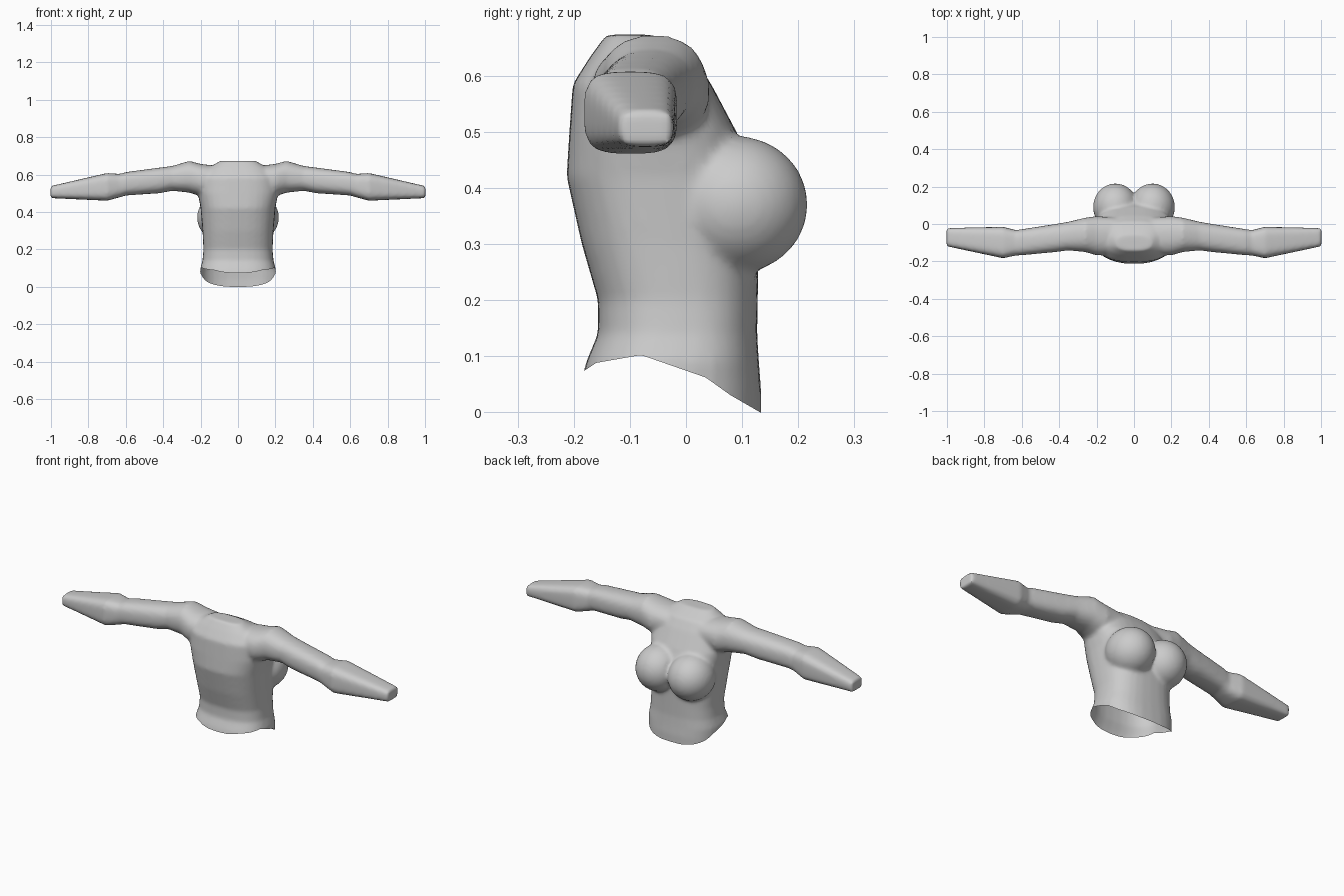
import bpy, bmesh, math
from mathutils import Vector

cube = bpy.data.objects.get("Cube")
if cube:
    bpy.data.objects.remove(cube, do_unlink=True)

SIDES = 32


def oval(power):
    """Unit rounded-square outline."""
    pts = []
    for i in range(SIDES):
        a = 2 * math.pi * i / SIDES
        c, s = math.cos(a), math.sin(a)
        pts.append((math.copysign(abs(c) ** (2 / power), c),
                    math.copysign(abs(s) ** (2 / power), s)))
    return pts


def loft(bm, rings):
    """Skin a closed, capped tube through a list of point rings."""
    loops = [[bm.verts.new(p) for p in ring] for ring in rings]
    for a, b in zip(loops, loops[1:]):
        for i in range(SIDES):
            j = (i + 1) % SIDES
            bm.faces.new((a[i], a[j], b[j], b[i]))
    bm.faces.new(loops[0])
    bm.faces.new(loops[-1])


def hem_height(y):
    """Height of the wavy bottom edge, from back to chest side."""
    pts = [(-0.19, 0.068), (-0.16, 0.088), (-0.08, 0.102),
           (0.035, 0.062), (0.08, 0.03), (0.132, 0.0)]
    if y <= pts[0][0]:
        return pts[0][1]
    for (y0, h0), (y1, h1) in zip(pts, pts[1:]):
        if y <= y1:
            return h0 + (h1 - h0) * (y - y0) / (y1 - y0)
    return pts[-1][1]


bm = bmesh.new()

# Torso: height, half width, back y, chest y
torso = [(-0.06, 0.20, -0.19, 0.134), (0.04, 0.202, -0.19, 0.134),
         (0.09, 0.203, -0.178, 0.130), (0.14, 0.19, -0.157, 0.127),
         (0.20, 0.185, -0.157, 0.128), (0.30, 0.19, -0.186, 0.130),
         (0.42, 0.20, -0.213, 0.125), (0.50, 0.215, -0.208, 0.090),
         (0.585, 0.205, -0.202, 0.045), (0.635, 0.16, -0.170, 0.012),
         (0.673, 0.095, -0.142, -0.060)]
outline = oval(2.6)
loft(bm, [[(u * w, (yb + yf) / 2 + v * (yf - yb) / 2, z) for u, v in outline]
          for z, w, yb, yf in torso])

# Arms: x, back y, chest-side y, bottom z, top z, squareness
arm = [(0.10, -0.165, 0.035, 0.50, 0.645, 2.3),
       (0.20, -0.168, 0.042, 0.485, 0.657, 2.3),
       (0.26, -0.150, 0.034, 0.503, 0.673, 2.3),
       (0.35, -0.141, 0.012, 0.513, 0.646, 2.4),
       (0.42, -0.150, 0.000, 0.50, 0.637, 2.5),
       (0.60, -0.167, -0.028, 0.488, 0.613, 2.8),
       (0.63, -0.168, -0.033, 0.479, 0.603, 3.0),
       (0.70, -0.183, -0.015, 0.460, 0.608, 3.6),
       (1.002, -0.119, -0.022, 0.474, 0.538, 3.6)]
for side in (1, -1):
    loft(bm, [[(side * x, (yb + yf) / 2 + u * (yf - yb) / 2,
                (z0 + z1) / 2 + v * (z1 - z0) / 2) for u, v in oval(p)]
              for x, yb, yf, z0, z1, p in arm])

# Rounded chest on both sides
for side in (1, -1):
    ball = bmesh.ops.create_uvsphere(bm, u_segments=32, v_segments=20, radius=1)
    for v in ball["verts"]:
        x, y, z = v.co
        v.co = Vector((side * 0.099 + x * 0.120, 0.09 + y * 0.127, 0.37 + z * 0.122))

bmesh.ops.recalc_face_normals(bm, faces=bm.faces[:])
mesh = bpy.data.meshes.new("torso_with_sleeves")
bm.to_mesh(mesh)
bm.free()
body = bpy.data.objects.new("torso_with_sleeves", mesh)
bpy.context.collection.objects.link(body)
bpy.context.view_layer.objects.active = body
body.select_set(True)

# Fuse the volumes into one soft skin
fuse = body.modifiers.new("fuse", "REMESH")
fuse.mode = "VOXEL"
fuse.voxel_size = 0.01
soften = body.modifiers.new("soften", "SMOOTH")
soften.factor = 0.5
soften.iterations = 6
for name in ("fuse", "soften"):
    bpy.ops.object.modifier_apply(modifier=name)

# Trim the open wavy hem
bm = bmesh.new()
bm.from_mesh(body.data)
for v in bm.verts:
    v.co.z -= hem_height(v.co.y)
bmesh.ops.bisect_plane(bm, geom=bm.verts[:] + bm.edges[:] + bm.faces[:],
                       plane_co=(0, 0, 0), plane_no=(0, 0, 1), clear_inner=True)
for v in bm.verts:
    v.co.z += hem_height(v.co.y)
bm.to_mesh(body.data)
bm.free()

# Plain grey
grey = bpy.data.materials.new("plain_grey")
grey.use_nodes = True
color = (0.6, 0.6, 0.6, 1)
grey.diffuse_color = color
grey.node_tree.nodes["Principled BSDF"].inputs["Base Color"].default_value = color
body.data.materials.clear()
body.data.materials.append(grey)

bpy.ops.object.shade_smooth_by_angle(angle=math.radians(50))
